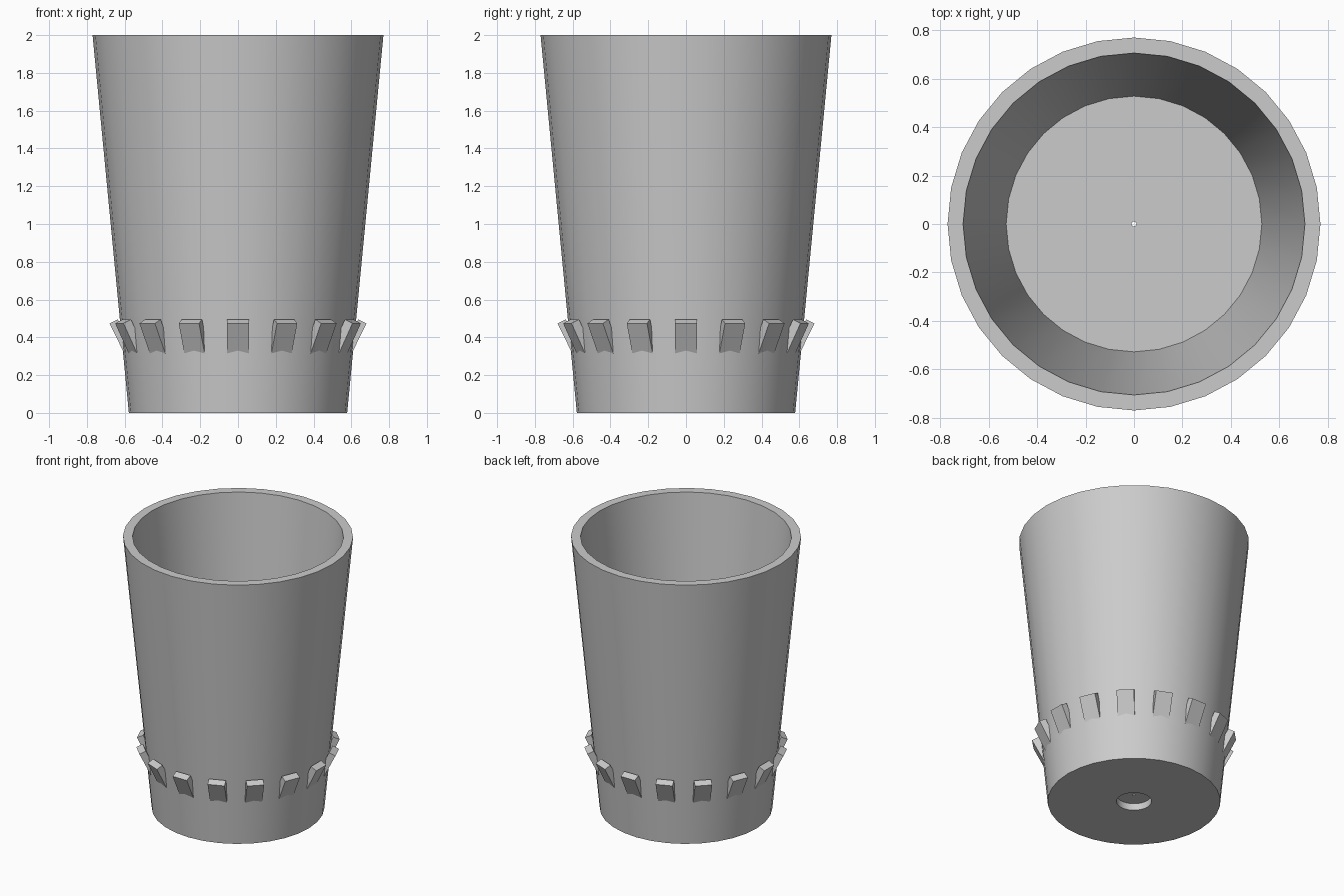
import bpy, bmesh, math
from mathutils import Matrix, Vector

cube = bpy.data.objects.get("Cube")
if cube:
    bpy.data.objects.remove(cube, do_unlink=True)

grey = bpy.data.materials.new("light_grey")
grey.use_nodes = True
colour = (0.6, 0.6, 0.6, 1)
grey.diffuse_color = colour
grey.node_tree.nodes["Principled BSDF"].inputs["Base Color"].default_value = colour

SIDES = 32
TABS = 16


def finish(name, bm):
    bmesh.ops.recalc_face_normals(bm, faces=bm.faces)
    mesh = bpy.data.meshes.new(name)
    bm.to_mesh(mesh)
    bm.free()
    mesh.materials.append(grey)
    obj = bpy.data.objects.new(name, mesh)
    bpy.context.collection.objects.link(obj)
    return obj


def lathe(name, profile):
    """Spin a closed (radius, height) profile about the z axis."""
    bm = bmesh.new()
    rings = []
    for r, z in profile:
        angles = [math.tau * i / SIDES for i in range(SIDES)]
        rings.append([bm.verts.new((r * math.cos(a), r * math.sin(a), z)) for a in angles])
    for k, low in enumerate(rings):
        high = rings[(k + 1) % len(rings)]
        for i in range(SIDES):
            j = (i + 1) % SIDES
            bm.faces.new((low[i], low[j], high[j], high[i]))
    return finish(name, bm)


# Tapered cup: outer wall, rim, inner wall, floor, pinhole and recess below
cup = lathe("cup", [(0.578, 0), (0.77, 2), (0.706, 2), (0.528, 0.14),
                    (0.01, 0.14), (0.01, 0.05), (0.117, 0.05), (0.117, 0)])
bpy.context.view_layer.objects.active = cup
cup.select_set(True)
bpy.ops.object.shade_smooth_by_angle(angle=math.radians(30))

# Ring of slanted tabs leaning outward from the wall
thick, wide, length = 0.048, 0.116, 0.2
bm = bmesh.new()
for i in range(TABS):
    place = (Matrix.Rotation(math.tau * i / TABS, 4, "Z")
             @ Matrix.Translation((0.68, 0, 0.474))
             @ Matrix.Rotation(math.radians(26), 4, "Y")
             @ Matrix.Translation((-thick / 2, 0, -length / 2))
             @ Matrix.Diagonal(Vector((thick, wide, length, 1))))
    bmesh.ops.create_cube(bm, size=1, matrix=place)
finish("tabs", bm)
